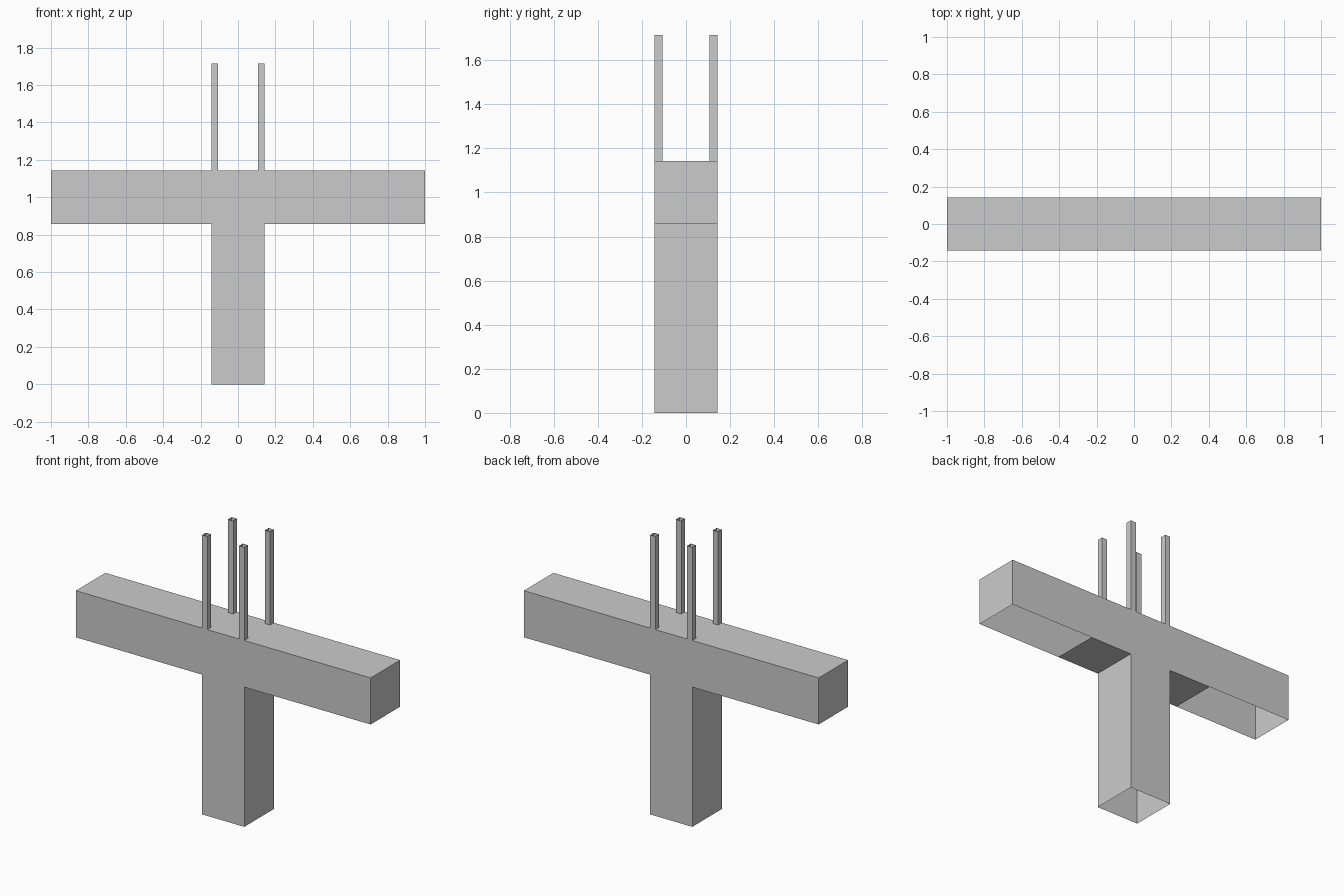
import bpy, bmesh
from mathutils import Vector, Matrix

if "Cube" in bpy.data.objects:
    bpy.data.objects.remove(bpy.data.objects["Cube"])

U = 2 / 7        # block size: the beam is seven blocks long
H = U / 2
B = U / 8        # post thickness


def open_box(name, lo, hi, open_sides=()):
    """Box from corner to corner, leaving out faces whose normal is listed."""
    lo, hi = Vector(lo), Vector(hi)
    bm = bmesh.new()
    bmesh.ops.create_cube(bm, size=1, matrix=Matrix.Translation((lo + hi) / 2)
                          @ Matrix.Diagonal((*(hi - lo), 1)))
    bm.normal_update()
    gone = [f for f in bm.faces
            if any(f.normal.dot(Vector(n)) > 0.9 for n in open_sides)]
    bmesh.ops.delete(bm, geom=gone, context='FACES')
    mesh = bpy.data.meshes.new(name)
    bm.to_mesh(mesh)
    bm.free()
    obj = bpy.data.objects.new(name, mesh)
    bpy.context.collection.objects.link(obj)
    return obj


UP, DOWN = (0, 0, 1), (0, 0, -1)
SIDES = [(1, 0, 0), (-1, 0, 0), (0, 1, 0), (0, -1, 0)]

# Column: a square tube, open at the bottom and into the beam
open_box("column", (-H, -H, 0), (H, H, 3 * U), [UP, DOWN])

# Crossbeam: hollow, with an open underside
open_box("crossbeam", (-1, -H, 3 * U), (1, H, 4 * U), [DOWN])

for sx, side in ((-1, "left"), (1, "right")):
    # Underside panel, one block long, next to the column
    x = sx * U
    open_box(f"underside_panel_{side}", (x - H, -H, 3 * U),
             (x + H, H, 3 * U + 0.01), SIDES + [UP])

    # Thin corner posts, open tubes standing flush with the beam faces
    for sy, end in ((-1, "front"), (1, "back")):
        cx, cy = sx * (H - B / 2), sy * (H - B / 2)
        open_box(f"post_{end}_{side}", (cx - B / 2, cy - B / 2, 4 * U),
                 (cx + B / 2, cy + B / 2, 6 * U), [UP, DOWN])
